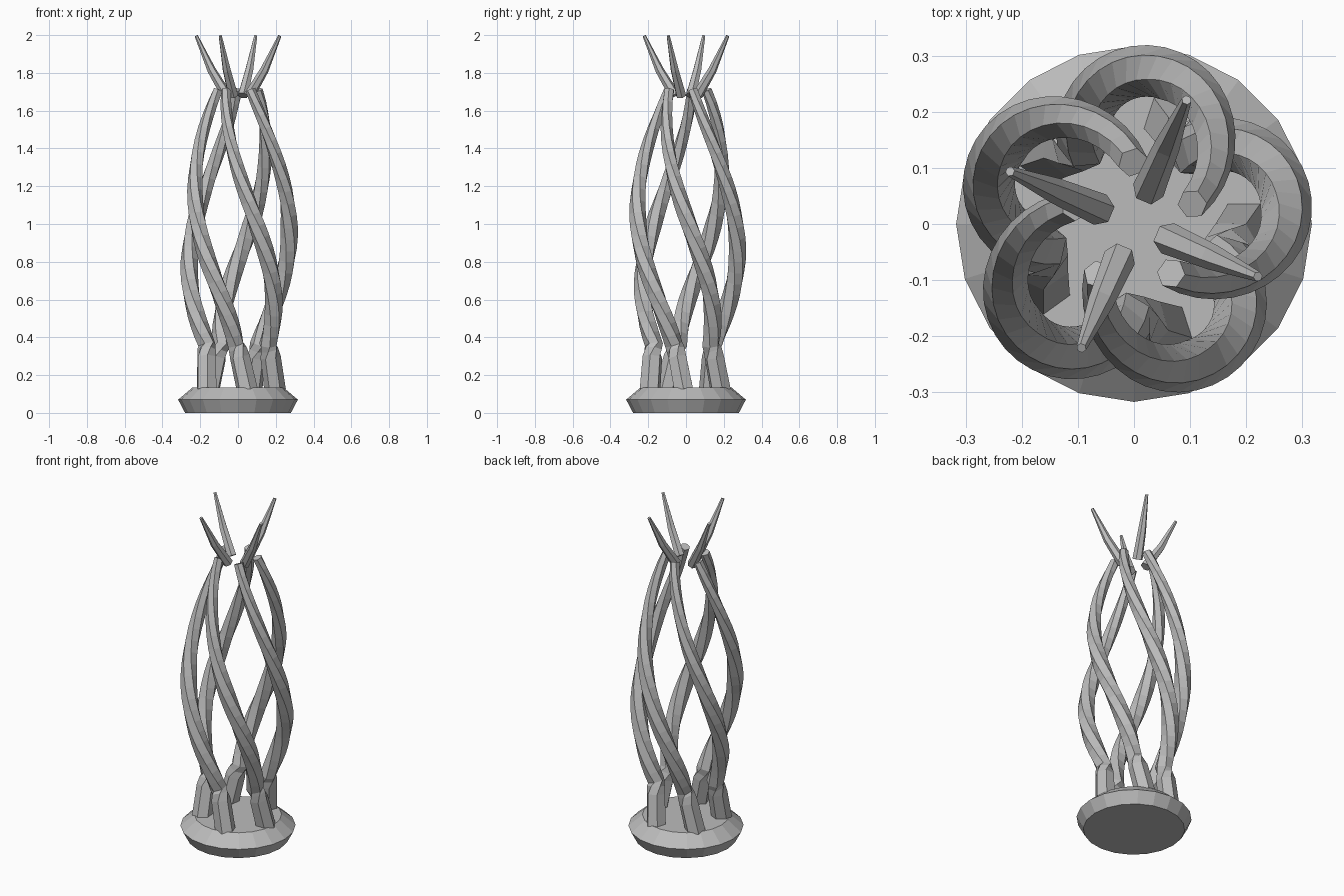
import bpy, bmesh
from math import sin, cos, pi, radians
from mathutils import Vector, Matrix

old = bpy.data.objects.get("Cube")
if old:
    bpy.data.objects.remove(old, do_unlink=True)

grey = bpy.data.materials.new("stone grey")
grey.use_nodes = True
colour = (0.5, 0.5, 0.5, 1)
grey.diffuse_color = colour
grey.node_tree.nodes["Principled BSDF"].inputs["Base Color"].default_value = colour


def loft(name, rings):
    """Skin a list of equal-sized point rings and cap both ends."""
    bm = bmesh.new()
    loops = [[bm.verts.new(p) for p in ring] for ring in rings]
    n = len(loops[0])
    for a, b in zip(loops, loops[1:]):
        for i in range(n):
            j = (i + 1) % n
            bm.faces.new((a[i], a[j], b[j], b[i]))
    bm.faces.new(loops[0])
    bm.faces.new(loops[-1])
    bmesh.ops.recalc_face_normals(bm, faces=bm.faces[:])
    mesh = bpy.data.meshes.new(name)
    bm.to_mesh(mesh)
    bm.free()
    mesh.materials.append(grey)
    obj = bpy.data.objects.new(name, mesh)
    bpy.context.collection.objects.link(obj)
    return obj


def sweep(name, stations, sides=6):
    """Stations are (centre, radius, side direction, twist)."""
    rings = []
    for k, (p, r, hint, twist) in enumerate(stations):
        t = stations[min(k + 1, len(stations) - 1)][0] - stations[max(k - 1, 0)][0]
        t.normalize()
        u = (hint - t * hint.dot(t)).normalized()
        v = t.cross(u)
        angles = [twist + 2 * pi * i / sides for i in range(sides)]
        rings.append([p + (u * cos(a) + v * sin(a)) * r for a in angles])
    return loft(name, rings)


def repeat(obj, count):
    """Copy a part around the vertical axis."""
    base = obj.name
    obj.name = base + "_1"
    for i in range(1, count):
        other = bpy.data.objects.new(f"{base}_{i + 1}", obj.data)
        other.matrix_world = Matrix.Rotation(2 * pi * i / count, 4, "Z")
        bpy.context.collection.objects.link(other)


# Faceted base disc
profile = [(0.28, 0), (0.317, 0.07), (0.24, 0.135)]
loft("base", [[Vector((r * cos(pi * i / 10), r * sin(pi * i / 10), z))
               for i in range(20)] for r, z in profile])

# Twisted strand winding round an off-centre axis, ending in a thick foot
axis = Vector((0.02, 0.16, 0))
strand = []
STEPS = 22
for k in range(STEPS + 1):
    f = k / STEPS
    a = radians(-56 + 244 * f)
    out = Vector((cos(a), sin(a), 0))
    size = 0.027 + 0.016 * min(1, 2 * f) + 0.005 * f
    reach = 0.159 - size + 0.018 * max(0, 1 - 3 * f) ** 2
    p = axis + out * reach
    p.z = 1.71 - 1.35 * f - 0.045 * sin(pi * f)
    strand.append((p, size, out, 0))
for x, y, z, r, twist in [(-0.102, 0.142, 0.335, 0.049, 0.4),
                          (-0.113, 0.138, 0.295, 0.054, 0.78),
                          (-0.152, 0.125, 0.12, 0.057, 0.78)]:
    strand.append((Vector((x, y, z)), r, out, twist))
repeat(sweep("strand", strand), 5)

# Tapered claws, bent upward at the middle
a = radians(67)
side = Vector((-sin(a), cos(a), 0))
claw = [(Vector((r * cos(a), r * sin(a), z)), size, side, 0)
        for r, z, size in [(0.065, 1.68, 0.029), (0.152, 1.815, 0.023),
                           (0.24, 1.996, 0.009)]]
repeat(sweep("claw", claw), 4)
